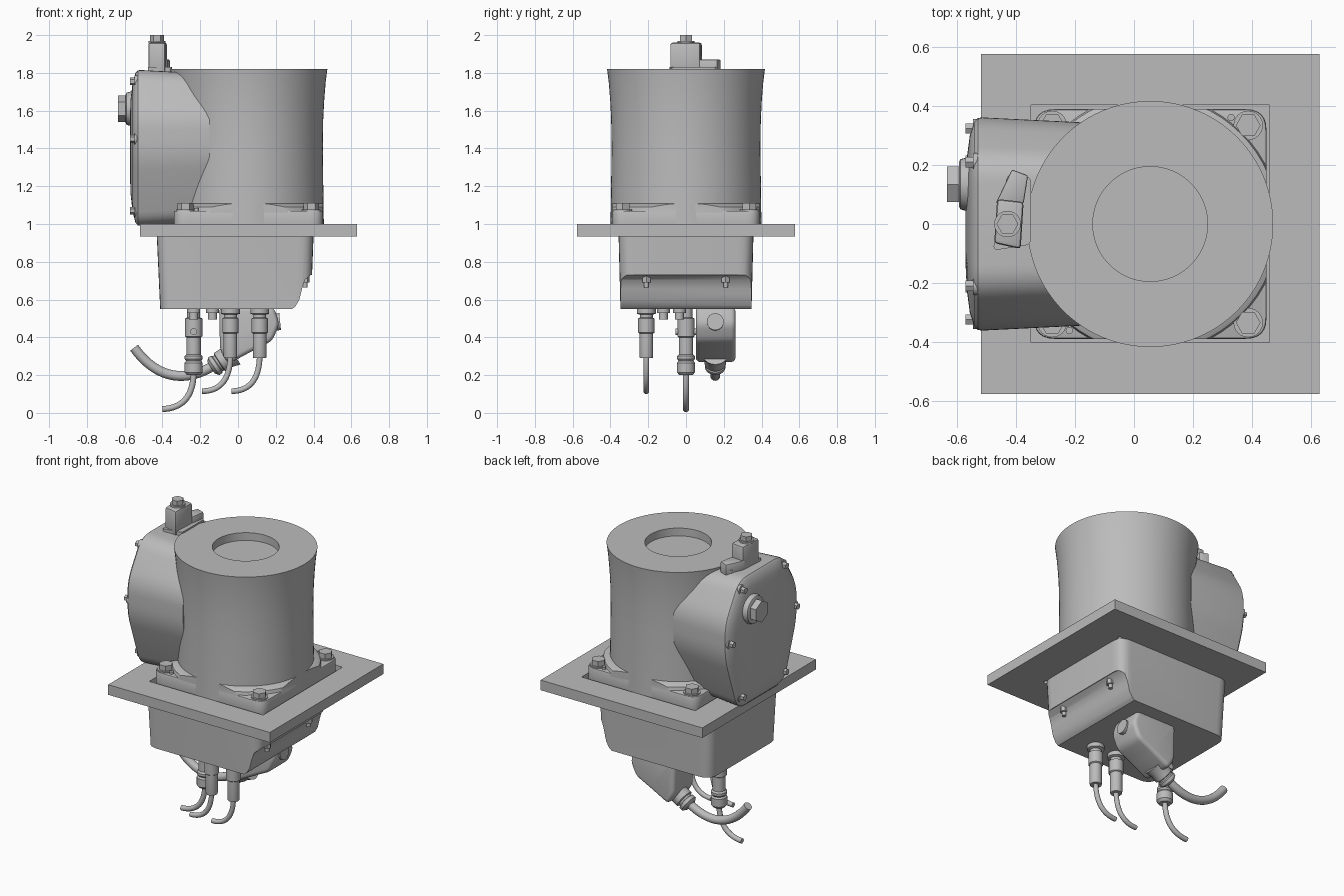
import bpy, bmesh, math
from mathutils import Vector
from mathutils.geometry import interpolate_bezier

cube = bpy.data.objects.get("Cube")
if cube:
    bpy.data.objects.remove(cube)

grey = bpy.data.materials.new("plain_grey")
grey.use_nodes = True
grey.diffuse_color = (0.5, 0.5, 0.5, 1)
grey.node_tree.nodes["Principled BSDF"].inputs["Base Color"].default_value = (0.5, 0.5, 0.5, 1)
parts = []


def loft(name, rings):
    """Skin a list of equal-length rings and cap both ends."""
    bm = bmesh.new()
    loops = [[bm.verts.new(p) for p in ring] for ring in rings]
    n = len(loops[0])
    for a, b in zip(loops, loops[1:]):
        for i in range(n):
            j = (i + 1) % n
            bm.faces.new((a[i], a[j], b[j], b[i]))
    bm.faces.new(loops[0])
    bm.faces.new(loops[-1])
    bmesh.ops.recalc_face_normals(bm, faces=bm.faces)
    me = bpy.data.meshes.new(name)
    bm.to_mesh(me)
    bm.free()
    ob = bpy.data.objects.new(name, me)
    bpy.context.collection.objects.link(ob)
    me.materials.append(grey)
    parts.append(ob)
    return ob


def lathe(name, profile, origin, axis=(0, 0, 1), sides=32):
    """Turn (radius, distance) pairs around an axis."""
    q = Vector(axis).to_track_quat('Z', 'X')
    turn = [2 * math.pi * i / sides for i in range(sides)]
    return loft(name, [[Vector(origin) + q @ Vector((r * math.cos(a), r * math.sin(a), t))
                        for a in turn] for r, t in profile])


def rod(name, r, origin, length, axis=(0, 0, 1), sides=24):
    return lathe(name, [(r, 0), (r, length)], origin, axis, sides)


def rounded(points, r, n=6):
    """Round the corners of a 2D outline."""
    out = []
    for i, p in enumerate(points):
        p, a, b = Vector(p), Vector(points[i - 1]), Vector(points[(i + 1) % len(points)])
        s, e = p + (a - p).normalized() * r, p + (b - p).normalized() * r
        for k in range(n + 1):
            t = k / n
            out.append(s * (1 - t) ** 2 + p * 2 * t * (1 - t) + e * t * t)
    return out


def rect(x0, x1, y0, y1):
    return [(x0, y0), (x1, y0), (x1, y1), (x0, y1)]


def slab(name, outline, z0, z1):
    return loft(name, [[(p[0], p[1], z) for p in outline] for z in (z0, z1)])


def side_prism(name, outline, y0, y1):
    return loft(name, [[(p[0], y, p[1]) for p in outline] for y in (y0, y1)])


def modify(ob, kind, **settings):
    mod = ob.modifiers.new(kind, kind)
    for key, value in settings.items():
        setattr(mod, key, value)
    bpy.context.view_layer.objects.active = ob
    bpy.ops.object.modifier_apply(modifier=mod.name)


def boolean(ob, cutter, operation='DIFFERENCE'):
    modify(ob, 'BOOLEAN', object=cutter, operation=operation)
    parts.remove(cutter)
    bpy.data.objects.remove(cutter)


def cable(name, r, y, pts):
    path = interpolate_bezier(*[Vector((x, y, z)) for x, z in pts], 20)
    rings = []
    for i, p in enumerate(path):
        d = (path[min(i + 1, 19)] - path[max(i - 1, 0)]).normalized()
        side = Vector((0, 1, 0))
        up = d.cross(side)
        rings.append([p + (side * math.cos(a) + up * math.sin(a)) * r
                      for a in [math.pi * k / 8 for k in range(16)]])
    loft(name, rings)


CX = 0.055
bolts = [(CX + sx * 0.333, sy * 0.335) for sx in (-1, 1) for sy in (-1, 1)]

# mounting plate with a shallow pocket and bolt holes
plate = slab("mounting_plate", rect(-0.52, 0.63, -0.577, 0.577), 0.935, 1.0)
boolean(plate, slab("pocket_cutter", rect(-0.35, 0.46, -0.402, 0.405), 0.965, 1.2))
for x, y in bolts:
    boolean(plate, rod("hole_cutter", 0.014, (x, y, 0.9), 0.2))

# flared drum with a round recess in its top
lathe("drum", [(0.4, 0.96), (0.397, 1.15), (0.394, 1.4), (0.396, 1.55), (0.401, 1.65),
               (0.409, 1.75), (0.418, 1.82), (0.195, 1.82), (0.195, 1.77)], (CX, 0, 0), sides=96)

# square flange with a sloped skirt into the drum
base = rounded(rect(-0.34, 0.45, -0.39, 0.39), 0.07)
flange = slab("flange", base, 0.95, 1.07)
modify(flange, 'BEVEL', width=0.008, segments=2, limit_method='ANGLE', angle_limit=0.9)
skirt = lathe("flange_skirt", [(0.445, 1.05), (0.435, 1.09), (0.395, 1.11)], (CX, 0, 0), sides=64)
boolean(skirt, slab("skirt_limit", base, 1.0, 1.2), 'INTERSECT')
for x, y in bolts:
    rod("flange_washer", 0.05, (x, y, 1.065), 0.012)
    rod("flange_bolt", 0.042, (x, y, 1.075), 0.035, sides=6)
for s in (-1, 1):
    rod("locating_pin", 0.012, (CX + s * 0.275, s * 0.362, 1.06), 0.025)

# side housing with a domed cover
half = [(0.235, 0.99), (0.362, 1.36), (0.362, 1.58), (0.22, 1.815)]
outline = rounded(half + [(-y, z) for y, z in reversed(half)], 0.08)
loft("side_housing", [[(x, p[0] * s, 1.42 + (p[1] - 1.42) * s) for p in outline]
                      for x, s in [(-0.15, 0.95), (-0.515, 1), (-0.53, 0.995), (-0.543, 0.96),
                                   (-0.558, 0.83), (-0.568, 0.62), (-0.572, 0.4)]])
OUT = (-1, 0, 0)
for y, z in [(0.21, 1.755), (0.325, 1.45), (0.215, 1.07)]:
    for s in (-1, 1):
        rod("cover_boss", 0.032, (-0.5, s * y, z), 0.047, OUT)
        rod("cover_bolt", 0.02, (-0.54, s * y, z), 0.032, OUT, 6)

# plug on the cover
lathe("plug_collar", [(0.095, 0), (0.085, 0.035), (0.075, 0.04)], (-0.555, 0.135, 1.61), OUT)
rod("plug_head", 0.07, (-0.59, 0.135, 1.61), 0.045, OUT, 6)

# terminal bracket on top of the housing
post = slab("terminal_post", [(-0.475, -0.065), (-0.385, -0.085), (-0.375, 0.075), (-0.465, 0.085)],
            1.79, 1.96)
modify(post, 'BEVEL', width=0.012, segments=2)
foot = slab("terminal_foot", [(-0.47, 0.07), (-0.375, 0.07), (-0.36, 0.165), (-0.415, 0.185)],
            1.79, 1.87)
modify(foot, 'BEVEL', width=0.006, segments=2)
slab("terminal_skirt", rounded([(-0.48, -0.09), (-0.35, -0.07), (-0.35, 0.16), (-0.43, 0.17)], 0.02),
     1.79, 1.83)
rod("terminal_washer", 0.045, (-0.43, 0, 1.955), 0.015)
rod("terminal_bolt", 0.037, (-0.43, 0, 1.965), 0.035, sides=6)

# lower housing with an undercut side
top = rounded(rect(-0.43, 0.4, -0.357, 0.357), 0.08)
low = rounded(rect(-0.412, 0.385, -0.347, 0.347), 0.08)
lower = loft("lower_housing", [[(p.x, p.y, 0.94) for p in top], [(p.x, p.y, 0.55) for p in low]])
boolean(lower, side_prism("undercut", [(0.5, 0.74), (0.385, 0.73), (0.355, 0.705), (0.34, 0.66),
                                       (0.325, 0.6), (0.305, 0.565), (0.275, 0.54), (0.5, 0.5)],
                          -0.5, 0.5))
for s in (-1, 1):
    rod("undercut_screw", 0.024, (0.355, s * 0.21, 0.69), 0.035, sides=6)
    rod("undercut_stud", 0.012, (0.355, s * 0.21, 0.665), 0.08)

# straight connectors and their cables
for x in (-0.04, 0.115):
    lathe("connector", [(0.034, 0.29), (0.036, 0.3), (0.036, 0.42), (0.043, 0.425), (0.043, 0.5),
                        (0.034, 0.505), (0.034, 0.52), (0.05, 0.525), (0.05, 0.56)], (x, -0.21, 0))
    cable("connector_cable", 0.015, -0.21,
          [(x, 0.31), (x, 0.17), (x - 0.06, 0.115), (x - 0.15, 0.115)])

# long connector with gland
lathe("long_connector", [(0.035, 0.2), (0.048, 0.215), (0.048, 0.265), (0.04, 0.275), (0.047, 0.285),
                         (0.047, 0.3), (0.038, 0.31), (0.038, 0.4), (0.046, 0.405), (0.046, 0.5),
                         (0.034, 0.505), (0.034, 0.56)], (-0.235, 0, 0))
rod("connector_latch", 0.018, (-0.235, -0.055, 0.43), 0.11, (0, 1, 0))
cable("long_cable", 0.016, 0, [(-0.235, 0.22), (-0.235, 0.08), (-0.3, 0.025), (-0.4, 0.02)])

# small caps under the housing
for x, y in [(-0.235, -0.12), (-0.135, -0.12), (-0.135, -0.035)]:
    rod("cap_washer", 0.034, (x, y, 0.53), 0.025)
    rod("cap", 0.024, (x, y, 0.495), 0.04)

# elbow housing with its gland and heavy cable
elbow = side_prism("elbow", rounded([(-0.1, 0.56), (0.19, 0.56), (0.22, 0.47), (0.18, 0.38),
                                     (0.08, 0.33), (-0.05, 0.26), (-0.095, 0.33)], 0.03, 4),
                   0.052, 0.262)
modify(elbow, 'BEVEL', width=0.045, segments=4, limit_method='ANGLE', angle_limit=0.9)
rod("elbow_plug", 0.045, (0.19, 0.155, 0.48), 0.033, (1, 0, 0.1))
lathe("elbow_gland", [(0.07, 0), (0.058, 0.04), (0.058, 0.085), (0.048, 0.09), (0.048, 0.1),
                      (0.055, 0.105), (0.055, 0.125), (0.035, 0.14)],
      (-0.025, 0.155, 0.315), (-0.83, 0, -0.55))
cable("heavy_cable", 0.026, 0.155, [(-0.1, 0.27), (-0.28, 0.14), (-0.44, 0.19), (-0.55, 0.345)])

# smooth the curved faces and keep hard edges
bpy.ops.object.select_all(action='DESELECT')
for ob in parts:
    ob.select_set(True)
bpy.context.view_layer.objects.active = parts[0]
bpy.ops.object.shade_smooth_by_angle(angle=math.radians(32))
